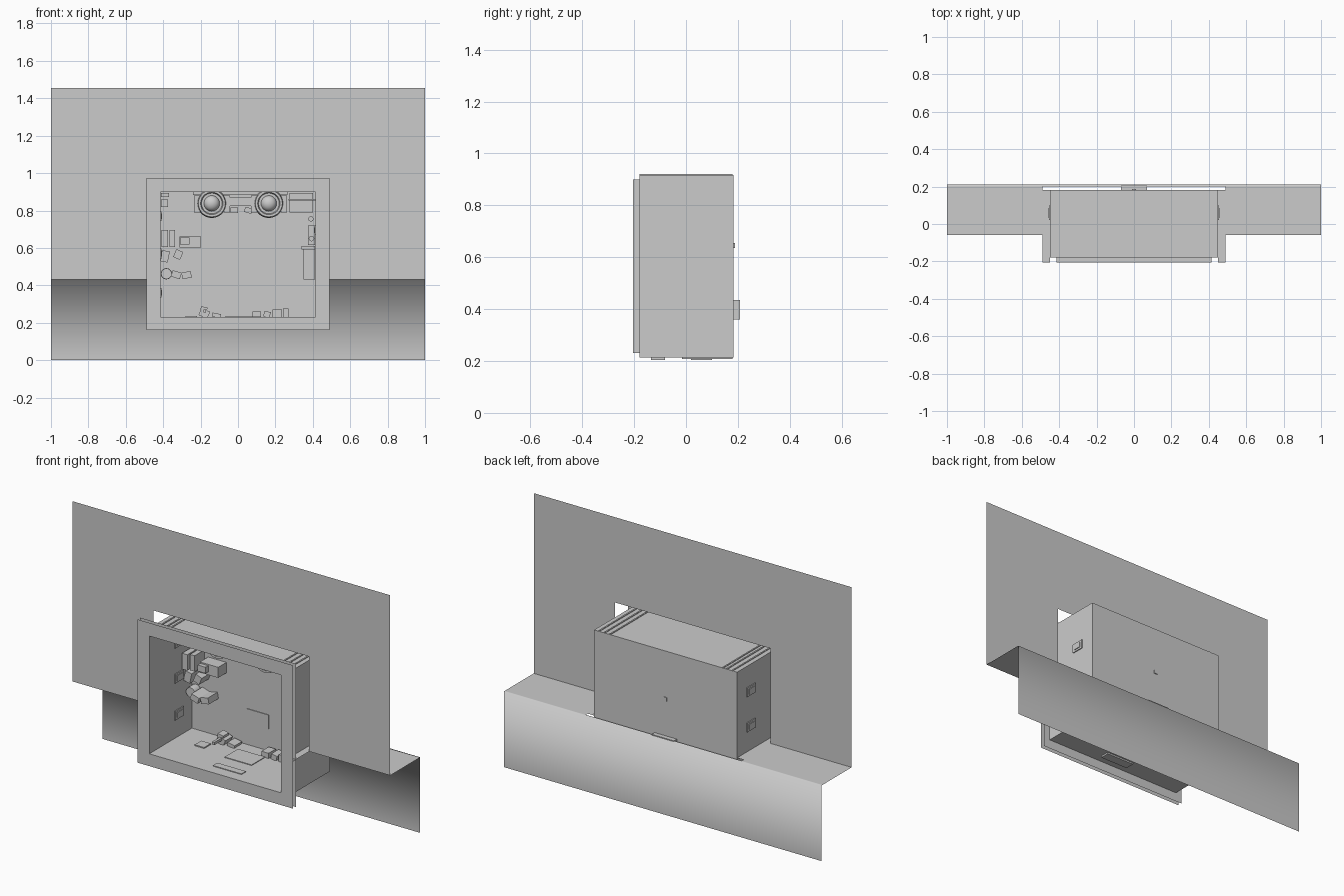
import bpy, bmesh, math
from mathutils import Matrix, Vector

cube = bpy.data.objects.get("Cube")
if cube:
    bpy.data.objects.remove(cube, do_unlink=True)

grey = bpy.data.materials.new("plain grey")
grey.use_nodes = True
grey.diffuse_color = (0.6, 0.6, 0.6, 1)
grey.node_tree.nodes["Principled BSDF"].inputs["Base Color"].default_value = (0.6, 0.6, 0.6, 1)


def finish(name, bm, smooth=False):
    mesh = bpy.data.meshes.new(name)
    bm.to_mesh(mesh)
    bm.free()
    mesh.materials.append(grey)
    for p in mesh.polygons:
        p.use_smooth = smooth
    ob = bpy.data.objects.new(name, mesh)
    bpy.context.collection.objects.link(ob)
    return ob


def box(name, x, y, z, open_front=False, inward=False, tilt=0):
    """Box from (min, max) pairs, optionally an open-fronted shell."""
    bm = bmesh.new()
    bmesh.ops.create_cube(bm, size=1)
    if open_front:
        front = [f for f in bm.faces if f.normal.y < -0.9]
        bmesh.ops.delete(bm, geom=front, context="FACES")
    size = Vector((x[1] - x[0], y[1] - y[0], z[1] - z[0]))
    mid = Vector((sum(x) / 2, sum(y) / 2, sum(z) / 2))
    bm.transform(Matrix.Translation(mid) @ Matrix.Rotation(tilt, 4, "Y") @ Matrix.Diagonal(size).to_4x4())
    if inward:
        bmesh.ops.reverse_faces(bm, faces=bm.faces[:])
    return finish(name, bm)


def sheet(name, xs, path, skip=(), smooth=False):
    """Sheet swept along x from a (y, z) path; skipped cells become holes."""
    bm = bmesh.new()
    rows = [[bm.verts.new((x, y, z)) for x in xs] for y, z in path]
    for r in range(len(path) - 1):
        for c in range(len(xs) - 1):
            if (r, c) not in skip:
                bm.faces.new((rows[r][c], rows[r + 1][c], rows[r + 1][c + 1], rows[r][c + 1]))
    loose = [v for v in bm.verts if not v.link_faces]
    bmesh.ops.delete(bm, geom=loose, context="VERTS")
    return finish(name, bm, smooth)


def lathe(name, centre, profile, sides=28):
    """Round part about the y axis from (radius, y) points."""
    bm = bmesh.new()
    verts = [bm.verts.new((r, y, 0)) for r, y in profile]
    edges = [bm.edges.new(pair) for pair in zip(verts, verts[1:])]
    bmesh.ops.spin(bm, geom=verts + edges, cent=(0, 0, 0), axis=(0, 1, 0), angle=math.tau, steps=sides)
    bmesh.ops.remove_doubles(bm, verts=bm.verts[:], dist=0.0005)
    bmesh.ops.recalc_face_normals(bm, faces=bm.faces[:])
    bm.transform(Matrix.Translation(centre))
    ob = finish(name, bm)
    bpy.context.view_layer.objects.active = ob
    ob.select_set(True)
    bpy.ops.object.shade_smooth_by_angle(angle=math.radians(40))
    ob.select_set(False)


# Stepped backdrop with a cut-out for the cabinet
columns = (-1, -0.49, 0.49, 1)
sheet("upper_wall", columns, [(-0.06, 1.455), (-0.06, 0.97), (-0.06, 0.43)], {(1, 1)})
sheet("ledge_and_lower_wall", columns, [(-0.06, 0.43), (0.2, 0.43), (0.21, 0.43), (0.21, 0)], {(0, 1)}, True)

# Two thin frame plates round the opening
for name, y in (("front_frame", -0.205), ("rear_frame", -0.18)):
    sheet(name, (-0.49, -0.415, 0.415, 0.49), [(y, 0.975), (y, 0.9), (y, 0.23), (y, 0.16)], {(1, 1)})

# Cabinet shells and narrow side shelves
box("cabinet_outer", (-0.45, 0.45), (-0.18, 0.183), (0.213, 0.917), open_front=True)
box("cabinet_inner", (-0.415, 0.415), (-0.205, 0.178), (0.23, 0.9), open_front=True, inward=True)
for side, (a, b) in (("right", (-0.49, -0.45)), ("left", (0.45, 0.49))):
    sheet(side + "_side_shelf", (a, b), [(0.183, 0.43), (-0.205, 0.43)])

# Roof ribs
for x in (-0.42, -0.385, -0.36, 0.35, 0.385, 0.42):
    box("roof_rib", (x - 0.004, x + 0.004), (-0.18, 0.18), (0.915, 0.921))

# Socket plates on the side walls, inside and outside
def socket(s, z):
    for wall in (0.415, 0.45):
        out = 1 if wall > 0.43 else -1
        for h, w, d in ((0.026, 0.038, 0.005), (0.015, 0.024, 0.009)):
            x = sorted((s * wall, s * (wall + out * d)))
            box("side_socket", x, (0.06 - w, 0.06 + w), (z - h, z + h))

for s, z in ((-1, 0.77), (-1, 0.57), (-1, 0.36), (1, 0.695)):
    socket(s, z)

# Rear plug and its inner cover
box("rear_plug", (-0.07, 0.07), (0.18, 0.209), (0.36, 0.435))
box("rear_cover", (-0.07, 0.07), (0.174, 0.18), (0.355, 0.435))
box("rear_button", (-0.01, 0.01), (0.18, 0.188), (0.635, 0.655))

# Floor plates and underside fittings
box("floor_plate", (-0.07, 0.1), (-0.02, 0.1), (0.228, 0.234))
box("floor_slot", (-0.06, 0.12), (-0.14, -0.1), (0.228, 0.234))
box("floor_socket", (-0.28, -0.22), (0.01, 0.07), (0.228, 0.236))
box("underside_slot", (-0.06, 0.12), (-0.135, -0.08), (0.204, 0.215))
box("underside_plate", (-0.07, 0.1), (-0.015, 0.18), (0.207, 0.215))
box("underside_socket", (-0.28, -0.22), (0.02, 0.1), (0.203, 0.215))

# Pair of round lamps under the ceiling with their bracket
for x in (-0.14, 0.165):
    dome = [(0.042 * math.sin(t * math.pi / 12), -0.01 - 0.035 * math.cos(t * math.pi / 12)) for t in range(7)]
    rim = [(0.055, -0.01), (0.06, -0.025), (0.072, -0.025), (0.078, 0), (0.065, 0.06), (0, 0.07)]
    lathe("round_lamp", (x, 0.03, 0.838), dome + rim)
    for dx in (-0.08, 0.08):
        box("lamp_side_block", (x + dx - 0.016, x + dx + 0.016), (0.02, 0.12), (0.79, 0.88))
box("lamp_bracket", (-0.24, 0.265), (0.03, 0.14), (0.882, 0.9))
box("lamp_bridge", (-0.06, 0.09), (0.02, 0.1), (0.825, 0.87))
for x in (-0.02, 0.055):
    box("bridge_clip", (x - 0.02, x + 0.02), (0.03, 0.09), (0.787, 0.815), tilt=0.3 * (x > 0))

# Corner boxes at the top
box("upper_left_box", (0.275, 0.4), (0.04, 0.17), (0.79, 0.895))
box("upper_left_shelf", (0.27, 0.415), (0.03, 0.178), (0.853, 0.861))
box("upper_right_box", (-0.413, -0.375), (0.06, 0.17), (0.82, 0.86))
box("upper_right_clip", (-0.413, -0.37), (0.06, 0.17), (0.872, 0.895))

# Fittings on the left wall
box("left_wall_panel", (0.35, 0.413), (0.06, 0.17), (0.43, 0.605))
box("left_panel_cap", (0.34, 0.413), (0.05, 0.17), (0.592, 0.61))
box("left_wall_box", (0.375, 0.413), (0.06, 0.17), (0.615, 0.72))
lathe("left_box_knob", (0.393, 0.05, 0.65), [(0, -0.01), (0.015, -0.01), (0.015, 0.02)], 16)
lathe("left_wall_knob", (0.39, 0.1, 0.755), [(0, -0.01), (0.014, -0.01), (0.014, 0.07)], 16)

# Clustered blocks on the back wall, right side
blocks = [(-0.392, 0.65, 0.034, 0.09, 0), (-0.352, 0.65, 0.03, 0.09, 0), (-0.255, 0.632, 0.115, 0.06, 0),
          (-0.285, 0.637, 0.05, 0.035, 0), (-0.32, 0.565, 0.04, 0.045, 0.4), (-0.39, 0.555, 0.04, 0.06, 0.2),
          (-0.33, 0.457, 0.05, 0.035, 0.3), (-0.275, 0.455, 0.05, 0.035, -0.2)]
for i, (x, z, w, h, tilt) in enumerate(blocks):
    box("wall_block", (x - w / 2, x + w / 2), (0.08 + 0.012 * (i % 3), 0.178), (z - h / 2, z + h / 2), tilt=tilt)
lathe("wall_dial", (-0.383, 0.12, 0.462), [(0, 0), (0.028, 0), (0.03, 0.01), (0.03, 0.05)], 20)

# Small fittings along the back of the floor
for x, w, h, tilt in ((-0.18, 0.05, 0.04, 0.4), (-0.115, 0.045, 0.02, 0.2), (0.1, 0.045, 0.03, 0),
                      (0.155, 0.035, 0.03, 0.2), (0.21, 0.05, 0.04, 0), (0.255, 0.03, 0.045, 0)):
    box("floor_block", (x - w / 2, x + w / 2), (0.1, 0.165), (0.23, 0.23 + h), tilt=tilt)
box("floor_arm", (-0.185, -0.17), (0.03, 0.13), (0.255, 0.27))
box("floor_arm_head", (-0.2, -0.165), (0.1, 0.15), (0.262, 0.285), tilt=0.2)
